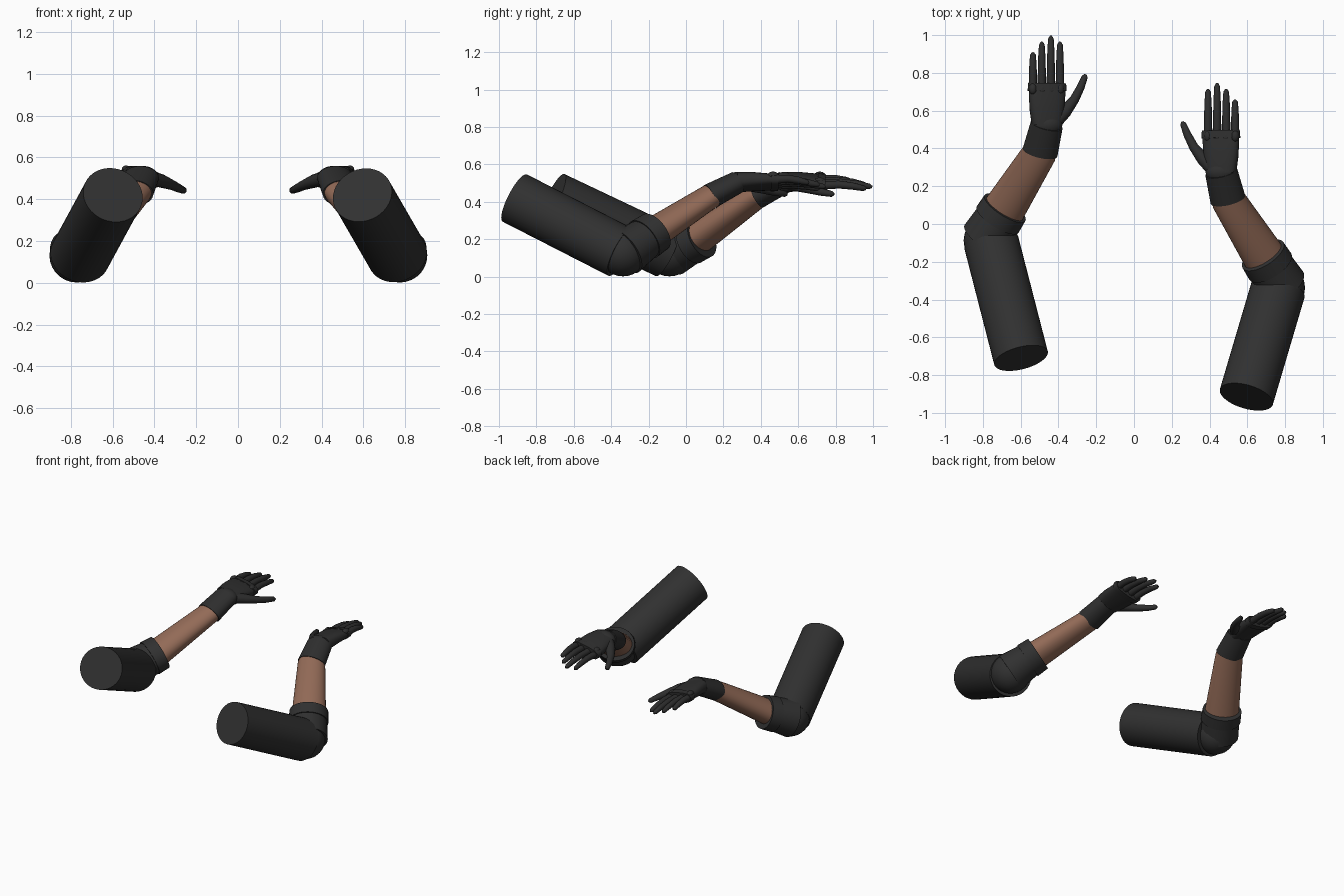
import bpy, bmesh, math
from mathutils import Vector

cube = bpy.data.objects.get("Cube")
if cube:
    bpy.data.objects.remove(cube)


def material(name, rgb):
    m = bpy.data.materials.new(name)
    m.use_nodes = True
    col = (*rgb, 1)
    m.diffuse_color = col
    bsdf = next(n for n in m.node_tree.nodes if n.type == 'BSDF_PRINCIPLED')
    bsdf.inputs["Base Color"].default_value = col
    return m


FABRIC = material("black fabric", (0.03, 0.03, 0.03))
GLOVE = material("black glove", (0.027, 0.027, 0.027))
SKIN = material("skin", (0.29, 0.145, 0.095))


def finish(bm, name, mat, place, angle=40):
    """Place a part in its arm's frame and turn it into a smooth object."""
    for v in bm.verts:
        v.co = place(v.co)
    bmesh.ops.recalc_face_normals(bm, faces=bm.faces)
    me = bpy.data.meshes.new(name)
    bm.to_mesh(me)
    bm.free()
    me.materials.append(mat)
    me.shade_smooth()
    me.set_sharp_from_angle(angle=math.radians(angle))
    bpy.context.collection.objects.link(bpy.data.objects.new(name, me))


def loft(name, points, radii, mat, place, sides=32, up=(0, 0, 1), power=1.0):
    """Sweep an oval section (half width, half height) along a path."""
    pts = [Vector(p) for p in points]
    bm = bmesh.new()
    rings = []
    for i, p in enumerate(pts):
        t = (pts[min(i + 1, len(pts) - 1)] - pts[max(i - 1, 0)]).normalized()
        wide = t.cross(Vector(up)).normalized()
        high = wide.cross(t)
        w, h = radii[i]
        ring = []
        for k in range(sides):
            a = math.tau * k / sides
            c, s = math.cos(a), math.sin(a)
            c = math.copysign(abs(c) ** power, c)
            s = math.copysign(abs(s) ** power, s)
            ring.append(bm.verts.new(p + wide * w * c + high * h * s))
        rings.append(ring)
    for a, b in zip(rings, rings[1:]):
        for k in range(sides):
            n = (k + 1) % sides
            bm.faces.new((a[k], a[n], b[n], b[k]))
    bm.faces.new(rings[0])
    bm.faces.new(rings[-1])
    finish(bm, name, mat, place)


def ball(name, centre, size, mat, place):
    bm = bmesh.new()
    bmesh.ops.create_uvsphere(bm, u_segments=24, v_segments=14, radius=1)
    for v in bm.verts:
        v.co = Vector(centre) + v.co * Vector(size)
    finish(bm, name, mat, place)


def arm(side, sx, dy, shoulder, elbow, cuff):
    def place(co):
        return Vector((co.x * sx, co.y + dy, co.z))

    shoulder, elbow, cuff = Vector(shoulder), Vector(elbow), Vector(cuff)
    bend = Vector((0.785, -0.325, 0.132))
    wrist = Vector((0.497, 0.13, 0.43))
    hand = Vector((0.462, 0.275, 0.505))

    # Sleeve: upper arm, elbow joint, forearm part and its cuff
    loft(side + "_upper_sleeve", [shoulder, elbow], [(0.146, 0.142)] * 2, FABRIC, place, 40)
    ball(side + "_elbow", (elbow + bend) / 2, (0.132, 0.132, 0.13), FABRIC, place)
    start = cuff.lerp(bend, 0.3)
    loft(side + "_lower_sleeve", [bend, start], [(0.132, 0.13), (0.122, 0.108)], FABRIC, place)
    loft(side + "_sleeve_cuff", [cuff.lerp(bend, 0.38), cuff], [(0.131, 0.117), (0.128, 0.112)],
         FABRIC, place)

    # Bare forearm
    loft(side + "_forearm", [start, wrist, wrist.lerp(hand, 0.3)],
         [(0.115, 0.085), (0.09, 0.064), (0.085, 0.06)], SKIN, place)

    # Glove: wrist tube, palm and knuckle band, tilted down toward the thumb
    tilt = (-0.22, 0, 1)
    loft(side + "_glove_wrist", [wrist, hand], [(0.094, 0.068), (0.086, 0.06)], GLOVE, place)
    ball(side + "_wrist_joint", hand, (0.083, 0.06, 0.055), GLOVE, place)
    loft(side + "_palm",
         [hand, (0.461, 0.35, 0.508), (0.46, 0.44, 0.506), (0.46, 0.495, 0.503)],
         [(0.08, 0.05), (0.092, 0.046), (0.099, 0.038), (0.097, 0.03)],
         GLOVE, place, 24, tilt, 0.75)
    loft(side + "_knuckle_band", [(0.46, 0.455, 0.505), (0.46, 0.495, 0.503)],
         [(0.105, 0.041), (0.103, 0.037)], GLOVE, place, 24, tilt, 0.75)

    # Fingers, each with a knuckle pad and rounded tip
    fingers = [("index", 0.392, 0.714), ("middle", 0.44, 0.746),
               ("ring", 0.488, 0.714), ("little", 0.535, 0.658)]
    for label, x, tip in fingers:
        z = 0.503 + (x - 0.46) * 0.22
        base = 0.47
        span = tip - base
        path = [(x, base + span * t, z + d) for t, d in
                ((0, 0), (0.4, 0.004), (0.7, -0.004), (0.94, -0.016), (1, -0.019))]
        size = (0.023, 0.021, 0.019, 0.015, 0.006)
        loft(f"{side}_{label}_finger", path, [(r, r) for r in size], GLOVE, place, 12)
        ball(f"{side}_{label}_knuckle", (x, 0.465, z + 0.022), (0.021, 0.03, 0.02), GLOVE, place)

    # Thumb
    loft(side + "_thumb",
         [(0.415, 0.29, 0.5), (0.365, 0.345, 0.487), (0.315, 0.41, 0.468),
          (0.282, 0.475, 0.452), (0.26, 0.53, 0.442), (0.256, 0.542, 0.44)],
         [(0.035, 0.035), (0.034, 0.032), (0.025, 0.024), (0.021, 0.02), (0.016, 0.016),
          (0.006, 0.006)],
         GLOVE, place, 14)


arm("left", 1, 0, (0.595, -0.915, 0.42), (0.762, -0.35, 0.131), (0.683, -0.165, 0.24))
arm("right", -1, 0.25, (0.598, -0.96, 0.42), (0.755, -0.35, 0.131), (0.683, -0.165, 0.208))
